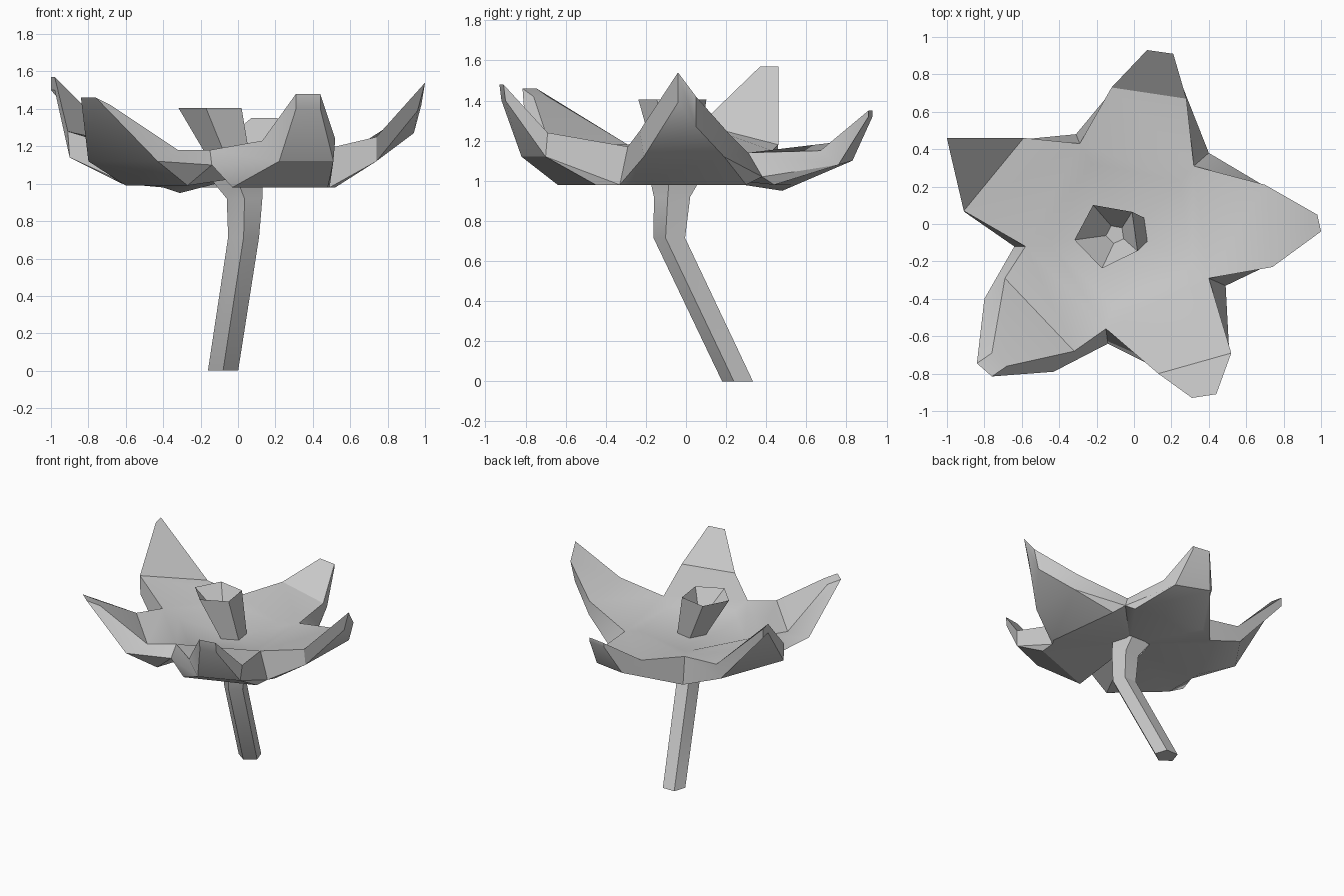
import bpy
import bmesh
import math
from mathutils import Vector

default_cube = bpy.data.objects.get("Cube")
if default_cube:
    bpy.data.objects.remove(default_cube, do_unlink=True)

# One plain grey for the whole flower
grey = bpy.data.materials.new("plain_grey")
grey.use_nodes = True
colour = (0.6, 0.6, 0.6, 1)
grey.diffuse_color = colour
for node in grey.node_tree.nodes:
    if node.type == 'BSDF_PRINCIPLED':
        node.inputs["Base Color"].default_value = colour


def finish(bm, name):
    """Turn a bmesh into a named, shaded object."""
    bmesh.ops.recalc_face_normals(bm, faces=bm.faces)
    mesh = bpy.data.meshes.new(name)
    bm.to_mesh(mesh)
    bm.free()
    mesh.materials.append(grey)
    obj = bpy.data.objects.new(name, mesh)
    bpy.context.collection.objects.link(obj)
    bpy.ops.object.select_all(action='DESELECT')
    obj.select_set(True)
    bpy.context.view_layer.objects.active = obj
    bpy.ops.object.shade_smooth_by_angle(angle=math.radians(32))
    return obj


def loft(name, rings, start_angle):
    """Skin five-sided rings given as (x, y, z, radius), closing both ends."""
    bm = bmesh.new()
    loops = []
    for x, y, z, radius in rings:
        angles = [math.radians(start_angle + 72 * i) for i in range(5)]
        loops.append([bm.verts.new((x + radius * math.cos(a), y + radius * math.sin(a), z))
                      for a in angles])
    for low, high in zip(loops, loops[1:]):
        for i in range(5):
            j = (i + 1) % 5
            bm.faces.new((low[i], low[j], high[j], high[i]))
    bm.faces.new(loops[0])
    bm.faces.new(loops[-1])
    return finish(bm, name)


# Bent stalk, flaring where it meets the blossom
loft("stem", [(-.08, .265, 0, .085), (.03, -.075, .715, .087),
              (.035, -.06, .92, .1), (0, -.04, 1.01, .14), (0, -.04, 1.05, .15)], -90)

# Leaning funnel in the middle of the blossom
loft("pistil_cup", [(-.01, -.04, 1.05, .1), (-.14, -.06, 1.405, .18),
                    (-.1, -.055, 1.25, .05)], -28)

# Notches between the petals: upper point, lower point
notches = [((.40, -.29, 1.17), (.49, -.33, .98)),
           ((.32, .31, 1.14), (.40, .38, 1.02)),
           ((-.29, .43, 1.15), (-.31, .48, .95)),
           ((-.58, -.12, 1.18), (-.64, -.12, 1.02)),
           ((-.15, -.56, 1.18), (-.14, -.64, 1.1))]

# Each petal: both sides of its upper middle, upper tip, lower middle and base,
# then the step from the upper tip to the lower tip
petals = [
    dict(mid=((.74, -.23, 1.25), (.70, .21, 1.24)), tip=((1, -.04, 1.54), (.98, .05, 1.42)),
         low=((.74, -.21, 1.12), (.72, .19, 1.12)), base=((.52, -.28, .98), (.45, .3, .98)),
         step=(-.04, 0, -.15)),
    dict(mid=((.28, .67, 1.15), (-.12, .73, 1.19)), tip=((.21, .91, 1.35), (.07, .93, 1.35)),
         low=((.25, .76, 1.08), (-.02, .83, 1.1)), base=((.36, .44, .98), (-.2, .53, .98)),
         step=(0, 0, -.03)),
    dict(mid=((-.59, .46, 1.18), (-.91, .07, 1.28)), tip=((-1, .46, 1.57), (-.98, .37, 1.57)),
         low=((-.62, .45, 1.07), (-.9, .06, 1.14)), base=((-.4, .42, .98), (-.62, 0, 1)),
         step=(0, 0, -.07)),
    dict(mid=((-.69, -.29, 1.18), (-.32, -.68, 1.18)), tip=((-.76, -.69, 1.42), (-.68, -.76, 1.42)),
         low=((-.80, -.40, 1.12), (-.43, -.79, 1.12)), base=((-.6, -.33, .99), (-.27, -.63, .99)),
         step=(-.08, -.055, .04)),
    dict(mid=((.13, -.80, 1.23), (.52, -.69, 1.24)), tip=((.31, -.93, 1.48), (.44, -.91, 1.48)),
         low=((.22, -.82, 1.12), (.51, -.70, 1.12)), base=((-.03, -.64, .98), (.48, -.45, .98)),
         step=(0, .01, -.08)),
]

# Blossom: one closed shell of five cupped petals round a shallow dish
bm = bmesh.new()
hub = Vector((0, -.04, 1.08))
dish_floor = bm.verts.new(hub)
underside = bm.verts.new(hub - Vector((0, 0, .05)))
upper = [bm.verts.new(u) for u, _ in notches]
lower = [bm.verts.new(o) for _, o in notches]
dish = []
for u, _ in notches:
    point = hub.lerp(Vector(u), .77)
    point.z = 1.13
    dish.append(bm.verts.new(point))

for i, petal in enumerate(petals):
    j = (i + 1) % 5
    mid, tip, low, base = ([bm.verts.new(p) for p in petal[key]]
                           for key in ("mid", "tip", "low", "base"))
    end = [bm.verts.new(v.co + Vector(petal["step"])) for v in tip]
    top_rows = [(dish[i], dish[j]), (upper[i], upper[j]), mid, tip]
    bottom_rows = [base, low, end]
    # Inner and outer skins
    for rows in (top_rows, bottom_rows):
        for (a, b), (c, d) in zip(rows, rows[1:]):
            bm.faces.new((a, b, d, c))
    bm.faces.new((dish_floor, dish[i], dish[j]))
    bm.faces.new((underside, base[0], base[1]))
    # Side walls and underside corners
    for side, n in enumerate((i, j)):
        bm.faces.new((lower[n], base[side], low[side]))
        bm.faces.new((upper[n], lower[n], low[side], mid[side]))
        bm.faces.new((mid[side], low[side], end[side], tip[side]))
        bm.faces.new((underside, lower[n], base[side]))
    # Blunt tip
    bm.faces.new((tip[0], tip[1], end[1], end[0]))
finish(bm, "blossom")
